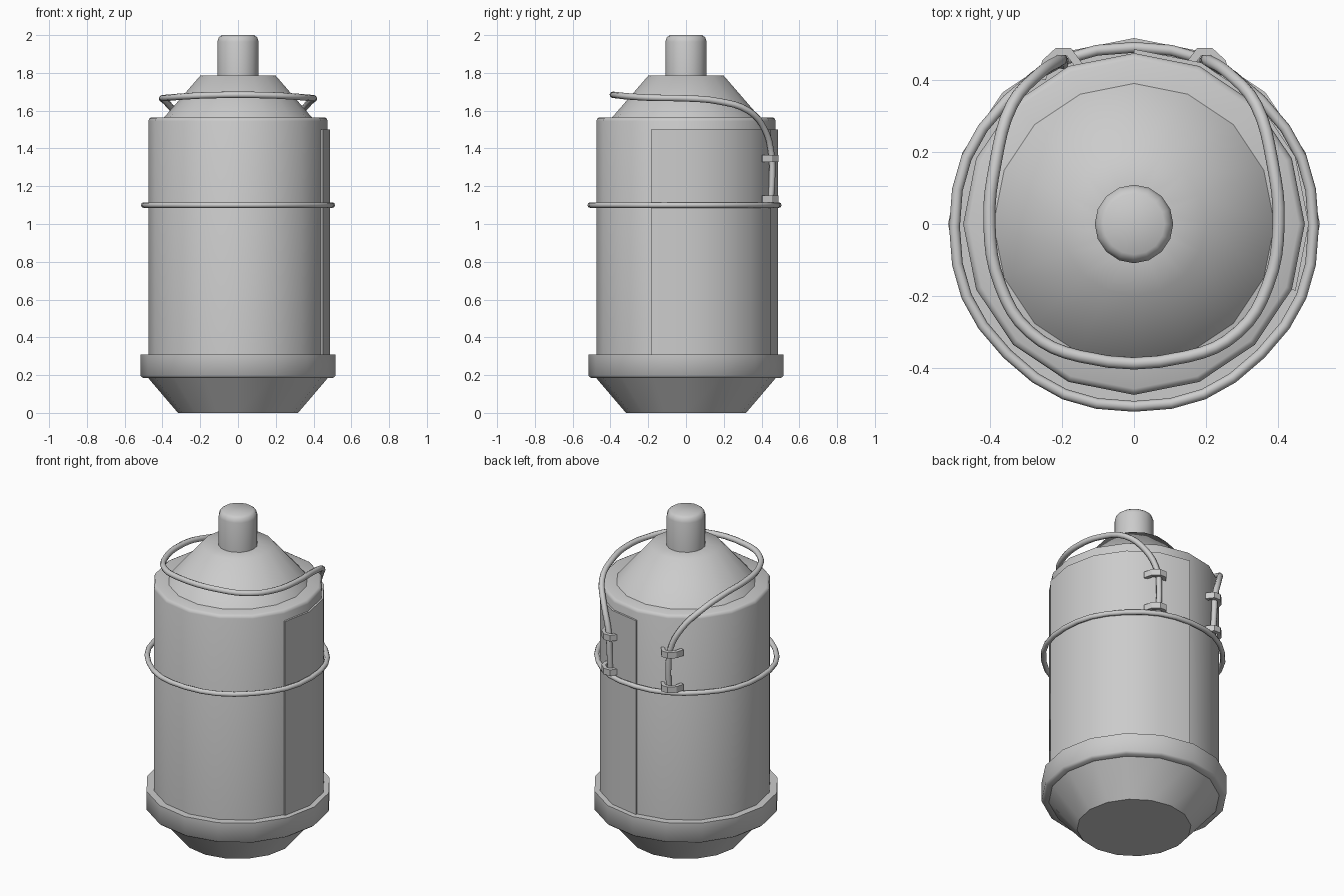
import bpy, bmesh
from math import pi, cos, sin, radians

if "Cube" in bpy.data.objects:
    bpy.data.objects.remove(bpy.data.objects["Cube"])


def finish(name, bm, angle):
    bmesh.ops.recalc_face_normals(bm, faces=bm.faces[:])
    me = bpy.data.meshes.new(name)
    bm.to_mesh(me)
    bm.free()
    ob = bpy.data.objects.new(name, me)
    bpy.context.collection.objects.link(ob)
    bpy.ops.object.select_all(action='DESELECT')
    ob.select_set(True)
    bpy.context.view_layer.objects.active = ob
    bpy.ops.object.shade_smooth_by_angle(angle=radians(angle))
    return ob


def lathe(name, profile, angle, sides=16):
    """Revolve (radius, z) pairs around z and cap both ends."""
    bm = bmesh.new()
    rings = [[bm.verts.new((r * cos(2 * pi * i / sides), r * sin(2 * pi * i / sides), z))
              for i in range(sides)] for r, z in profile]
    for a, b in zip(rings, rings[1:]):
        for i in range(sides):
            j = (i + 1) % sides
            bm.faces.new((a[i], a[j], b[j], b[i]))
    bm.faces.new(rings[0])
    bm.faces.new(rings[-1])
    return finish(name, bm, angle)


def band(name, outer, inner, z0, z1, angle):
    """Solid strip between two open xy outlines, from z0 to z1."""
    bm = bmesh.new()
    cols = [[bm.verts.new((*o, z0)), bm.verts.new((*o, z1)),
             bm.verts.new((*i, z1)), bm.verts.new((*i, z0))] for o, i in zip(outer, inner)]
    for a, b in zip(cols, cols[1:]):
        for k in range(4):
            m = (k + 1) % 4
            bm.faces.new((a[k], a[m], b[m], b[k]))
    bm.faces.new(cols[0])
    bm.faces.new(cols[-1])
    return finish(name, bm, angle)


def wire(name, points, radius, steps, cyclic=False):
    """Smooth tube through the points."""
    cu = bpy.data.curves.new(name, 'CURVE')
    cu.dimensions = '3D'
    cu.bevel_depth = radius
    cu.bevel_resolution = 2
    cu.resolution_u = steps
    cu.use_fill_caps = True
    sp = cu.splines.new('BEZIER')
    sp.bezier_points.add(len(points) - 1)
    sp.use_cyclic_u = cyclic
    for bp, co in zip(sp.bezier_points, points):
        bp.co = co
        bp.handle_left_type = bp.handle_right_type = 'AUTO'
    ob = bpy.data.objects.new(name, cu)
    bpy.context.collection.objects.link(ob)
    return ob


# Canister shell
lathe("foot_cone", [(0.318, 0), (0.48, 0.19)], 30)
lathe("base_collar", [(0.46, 0.185), (0.503, 0.185), (0.517, 0.197), (0.517, 0.31), (0.46, 0.31)], 50)
lathe("body", [(0.475, 0.2), (0.475, 1.545), (0.47, 1.558), (0.458, 1.565), (0.3, 1.565)], 50)
lathe("shoulder_cone", [(0.395, 1.56), (0.2, 1.785), (0.08, 1.785)], 60)
lathe("nozzle", [(0.109, 1.77), (0.109, 1.965), (0.102, 1.988), (0.085, 2.0)], 60)

# Wrap panel on the right and back
angles = [radians(-22.5 + 22.5 * i) for i in range(6)]
band("side_panel",
     [(0.486 * cos(a), 0.486 * sin(a)) for a in angles],
     [(0.465 * cos(a), 0.465 * sin(a)) for a in angles], 0.3, 1.5, 40)

# Wire hoop around the body
wire("wire_hoop", [(0.499 * cos(pi * i / 4), -0.008 + 0.499 * sin(pi * i / 4), 1.1)
                   for i in range(8)], 0.015, 4, True)

# Bail handle: half path, mirrored
half = [(0.198, 0.447, 1.11), (0.2, 0.456, 1.25), (0.21, 0.452, 1.37), (0.265, 0.417, 1.5),
        (0.34, 0.33, 1.6), (0.385, 0.17, 1.65), (0.402, 0.0, 1.665),
        (0.372, -0.17, 1.668), (0.29, -0.3, 1.675), (0.15, -0.368, 1.682)]
other = [(-x, y, z) for x, y, z in reversed(half)]
wire("bail_handle", half + other, 0.017, 4)

# Clips holding the handle ends
strap_out = [(0.268, 0.405), (0.255, 0.455), (0.218, 0.489), (0.175, 0.489), (0.135, 0.435)]
strap_in = [(0.245, 0.4), (0.235, 0.445), (0.21, 0.468), (0.187, 0.468), (0.155, 0.425)]
for side, s in (("right", 1), ("left", -1)):
    for level, z in (("lower", 1.115), ("upper", 1.327)):
        band(f"clip_{side}_{level}", [(s * x, y) for x, y in strap_out],
             [(s * x, y) for x, y in strap_in], z, z + 0.037, 20)
